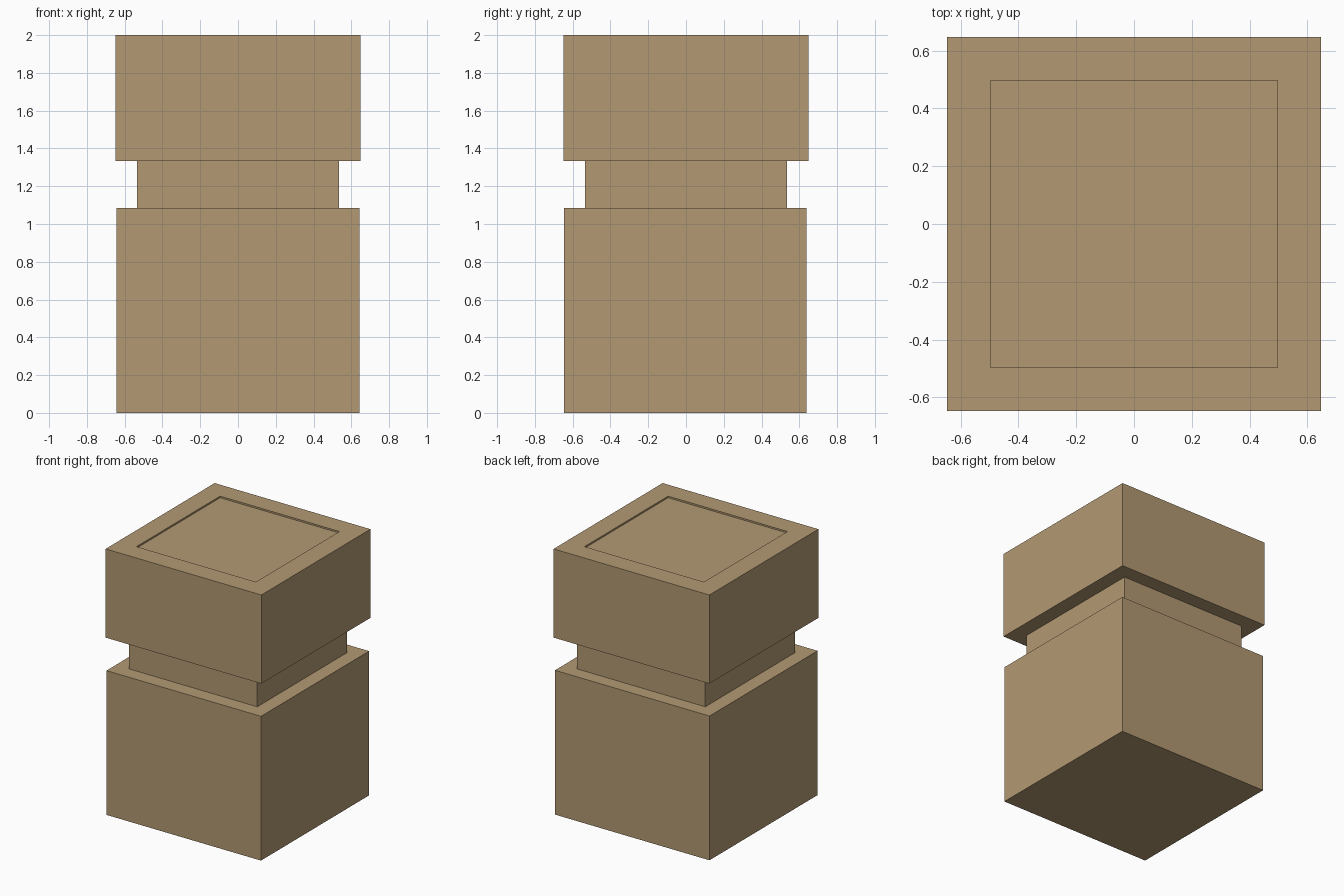
import bpy, bmesh
from mathutils import Matrix

if "Cube" in bpy.data.objects:
    bpy.data.objects.remove(bpy.data.objects["Cube"])

tan = bpy.data.materials.new("tan")
tan.diffuse_color = (0.45, 0.32, 0.17, 1)
tan.use_nodes = True
tan.node_tree.nodes["Principled BSDF"].inputs["Base Color"].default_value = tan.diffuse_color


def block(name, half_x, half_y, z0, z1, cy=0.0, panel=None, depth=0.0):
    """Box from z0 to z1, optionally with a square panel sunk in its top."""
    bm = bmesh.new()
    size = Matrix.Diagonal((2 * half_x, 2 * half_y, z1 - z0, 1))
    bmesh.ops.create_cube(bm, size=1, matrix=Matrix.Translation((0, cy, (z0 + z1) / 2)) @ size)
    if panel:
        bm.normal_update()
        top = max(bm.faces, key=lambda f: f.calc_center_median().z)
        bmesh.ops.inset_region(bm, faces=[top], thickness=half_x - panel)
        # second ring becomes the short recess wall
        ring = bmesh.ops.extrude_discrete_faces(bm, faces=[top])
        bmesh.ops.translate(bm, verts=ring["faces"][0].verts, vec=(0, 0, -depth))
    bmesh.ops.recalc_face_normals(bm, faces=bm.faces)
    mesh = bpy.data.meshes.new(name)
    bm.to_mesh(mesh)
    bm.free()
    mesh.materials.append(tan)
    obj = bpy.data.objects.new(name, mesh)
    bpy.context.collection.objects.link(obj)
    return obj


# Lower body, narrow neck and upper cap with a shallow sunken panel
block("body", 0.643, 0.642, 0.0, 1.085, cy=-0.003)
block("neck", 0.534, 0.534, 1.085, 1.333)
block("cap", 0.648, 0.648, 1.333, 2.0, panel=0.434, depth=0.012)
